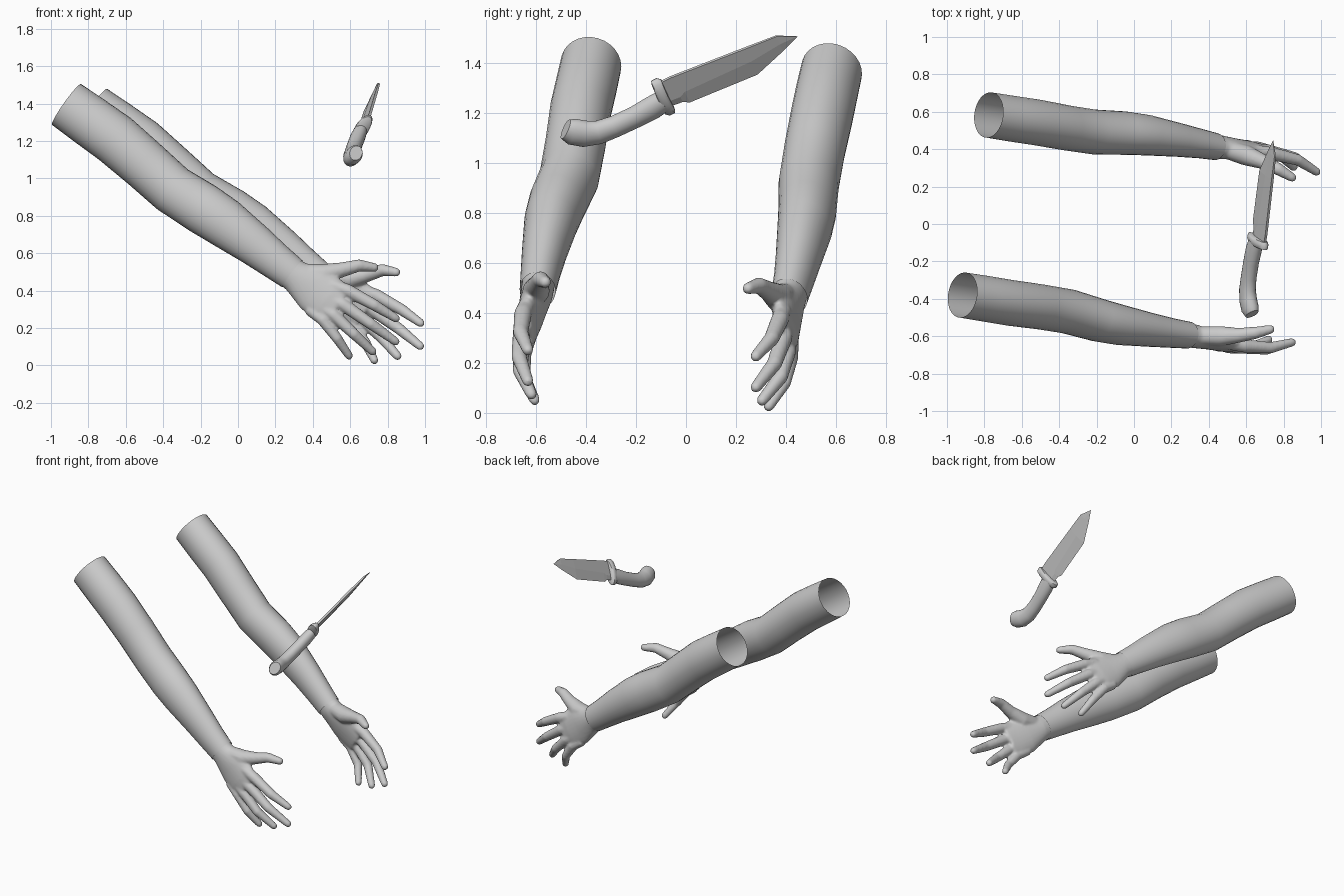
import bpy, bmesh, math
from mathutils import Vector, Matrix

if "Cube" in bpy.data.objects:
    bpy.data.objects.remove(bpy.data.objects["Cube"])

grey = bpy.data.materials.new("plain grey")
grey.diffuse_color = (0.6, 0.6, 0.6, 1)
grey.use_nodes = True
grey.node_tree.nodes["Principled BSDF"].inputs["Base Color"].default_value = grey.diffuse_color


def finish(name, bm, smooth=True):
    """Turn a bmesh into a coloured object."""
    bmesh.ops.recalc_face_normals(bm, faces=bm.faces)
    me = bpy.data.meshes.new(name)
    bm.to_mesh(me)
    bm.free()
    me.materials.append(grey)
    if smooth:
        me.shade_smooth()
        me.set_sharp_from_angle(angle=math.radians(50))
    ob = bpy.data.objects.new(name, me)
    bpy.context.collection.objects.link(ob)
    return ob


def loft(bm, rings, caps=True):
    """Skin a row of rings that all have the same point count."""
    vs = [[bm.verts.new(p) for p in r] for r in rings]
    n = len(vs[0])
    for a, b in zip(vs, vs[1:]):
        for i in range(n):
            j = (i + 1) % n
            bm.faces.new((a[i], a[j], b[j], b[i]))
    if caps:
        bm.faces.new(vs[0][::-1])
        bm.faces.new(vs[-1])


def tube(bm, path, hint, sides=20, caps=True, round_tip=False):
    """Elliptic tube; path rows are (x, y, z, half width along hint, half depth)."""
    pts = [Vector(p[:3]) for p in path]
    rad = [(p[3], p[4]) for p in path]
    if round_tip:
        d = (pts[-1] - pts[-2]).normalized()
        r = rad[-1][0]
        pts[-1] = pts[-1] - d * r
        base = pts[-1]
        for ang in (30, 55, 75):
            t = math.radians(ang)
            pts.append(base + d * r * math.sin(t))
            rad.append((r * math.cos(t), r * math.cos(t)))
    rings = []
    for i, c in enumerate(pts):
        n = (pts[min(i + 1, len(pts) - 1)] - pts[max(i - 1, 0)]).normalized()
        v = n.cross(Vector(hint)).normalized()
        u = v.cross(n)
        a, b = rad[i]
        rings.append([c + u * a * math.cos(k * math.tau / sides)
                      + v * b * math.sin(k * math.tau / sides) for k in range(sides)])
    loft(bm, rings, caps)


ACROSS = (0.632, 0, 0.775)   # direction across the arm, towards the thumb

# Arm, open at the shoulder and at the wrist
bm = bmesh.new()
tube(bm, [(-.917, -.38, 1.395, .134, .122),
          (-.79, -.40, 1.305, .138, .123),
          (-.658, -.422, 1.211, .140, .123),
          (-.50, -.443, 1.075, .136, .121),
          (-.35, -.468, .941, .134, .120),
          (-.187, -.515, .838, .138, .115),
          (-.075, -.54, .765, .133, .108),
          (.09, -.567, .644, .113, .090),
          (.20, -.583, .558, .099, .079),
          (.29, -.594, .490, .090, .072)], ACROSS, sides=28, caps=False)
right_arm = finish("right_arm", bm)

# Hand: palm, thumb and four fingers fused into one skin
bm = bmesh.new()
tube(bm, [(.25, -.590, .520, .084, .066),
          (.31, -.598, .475, .088, .064),
          (.41, -.620, .405, .126, .052),
          (.48, -.638, .352, .128, .044),
          (.535, -.648, .315, .112, .036)], ACROSS, sides=28)
fingers = [
    [(.50, -.635, .43, .036), (.59, -.652, .398, .036), (.73, -.662, .322, .031), (.863, -.628, .24, .023)],
    [(.46, -.635, .37, .036), (.562, -.658, .325, .036), (.71, -.668, .222, .031), (.86, -.628, .115, .023)],
    [(.42, -.635, .33, .034), (.512, -.658, .27, .035), (.62, -.664, .168, .030), (.735, -.612, .06, .023)],
    [(.38, -.630, .30, .032), (.453, -.650, .245, .033), (.53, -.650, .145, .028), (.605, -.598, .035, .022)],
    # thumb
    [(.33, -.598, .495, .050), (.46, -.600, .488, .055), (.56, -.595, .512, .040),
     (.65, -.582, .535, .033), (.752, -.558, .520, .024)],
]
for f in fingers:
    tube(bm, [(x, y, z, r, r) for x, y, z, r in f], (0, 1, 0), sides=14, round_tip=True)
right_hand = finish("right_hand", bm)
fuse = right_hand.modifiers.new("fuse", 'REMESH')
fuse.mode = 'VOXEL'
fuse.voxel_size = 0.008
fuse.use_smooth_shade = True
relax = right_hand.modifiers.new("relax", 'SMOOTH')
relax.factor = 0.5
relax.iterations = 5

# Left arm and hand: mirrored and turned about the shoulder
turn = (Matrix.Translation((-.777, .583, 1.37)) @ Matrix.Rotation(math.radians(-18), 4, 'Z')
        @ Matrix.Scale(-1, 4, (0, 1, 0)) @ Matrix.Translation((.917, .38, -1.395)))
for src, name in ((right_arm, "left_arm"), (right_hand, "left_hand")):
    ob = src.copy()
    ob.data = src.data.copy()
    ob.name = ob.data.name = name
    ob.data.transform(turn)
    ob.data.flip_normals()
    bpy.context.collection.objects.link(ob)

# Knife frame: x along the blade, y from edge to spine, z through the thickness
L = Vector((.106, .928, .36)).normalized()
N = L.cross(Vector((.518, -.361, .775))).normalized()
W = N.cross(L)
knife = Matrix((L, W, N)).transposed().to_4x4()
knife.translation = (.705, -.078, 1.338)

# Blade: flat spine, bevel line and sharp edge
T = .007
bm = bmesh.new()
loft(bm, [[(l, s, t), (l, b, t), (l, e, 0), (l, b, -t), (l, s, -t)] for l, s, b, e, t in (
    (-.04, -.005, -.10, -.128, T), (.02, 0, -.10, -.130, T), (.045, 0, -.085, -.144, T),
    (.34, 0, -.065, -.137, T), (.473, 0, -.04, -.078, T * .7), (.55, -.037, -.038, -.039, .0005))])
finish("knife_blade", bm, smooth=False).matrix_world = knife

# Guard
bm = bmesh.new()
tube(bm, [(-.064, -.075, 0, .078, .030), (-.055, -.075, 0, .090, .036),
          (-.032, -.073, 0, .090, .036), (-.022, -.073, 0, .078, .028)], (0, 1, 0))
finish("knife_guard", bm).matrix_world = knife

# Handle with a hooked pommel
bm = bmesh.new()
tube(bm, [(-.05, -.092, 0, .046, .036), (-.10, -.103, 0, .050, .040),
          (-.18, -.115, 0, .046, .040), (-.27, -.122, 0, .046, .040),
          (-.34, -.120, 0, .050, .042), (-.395, -.102, 0, .056, .044),
          (-.435, -.072, 0, .056, .044), (-.455, -.05, 0, .044, .034)], (0, 1, 0))
finish("knife_handle", bm).matrix_world = knife
